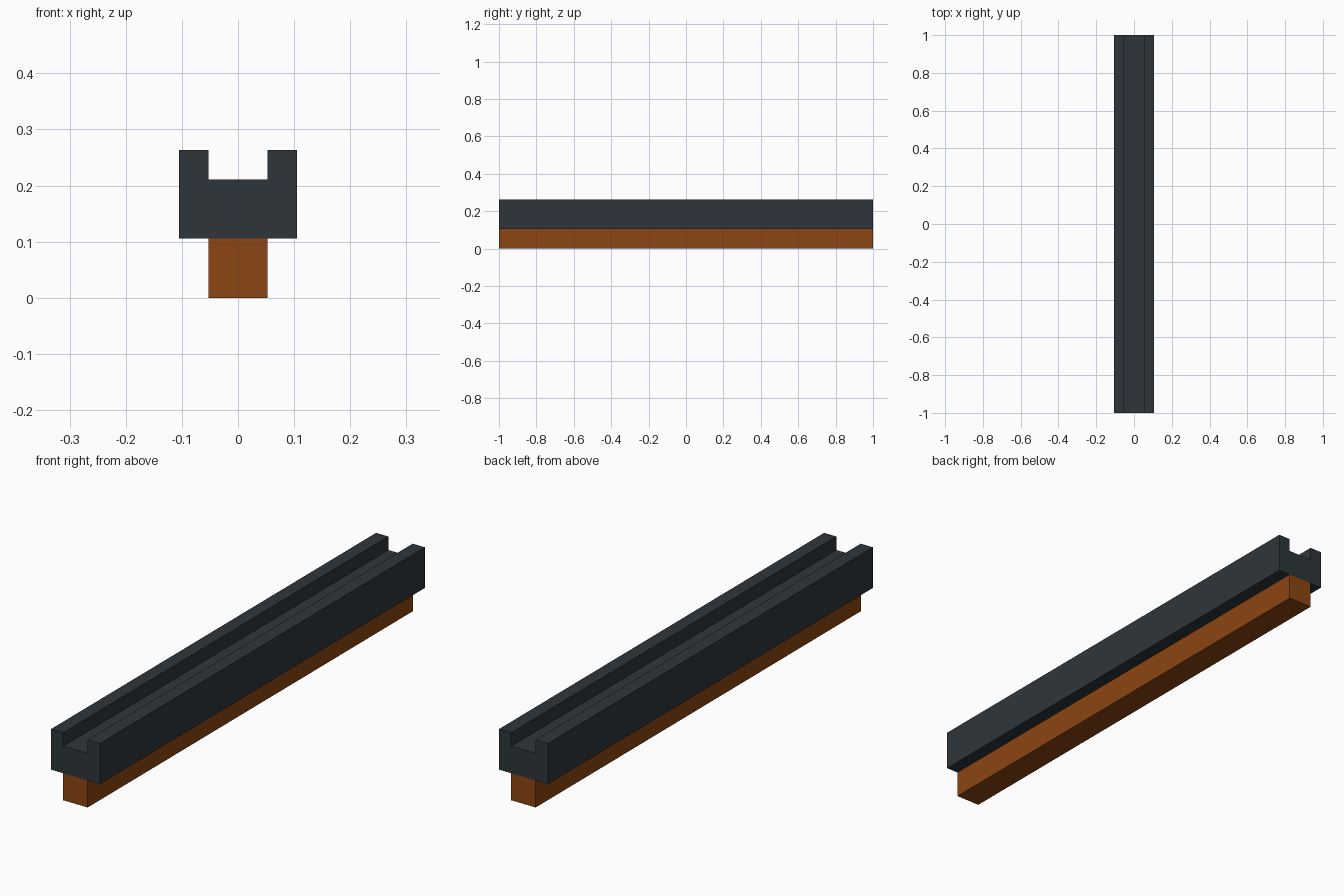
import bpy
import bmesh

cube = bpy.data.objects.get("Cube")
if cube:
    bpy.data.objects.remove(cube, do_unlink=True)

U = 2 / 19  # cross-section module


def make_material(name, rgb):
    mat = bpy.data.materials.new(name)
    mat.use_nodes = True
    color = (*rgb, 1)
    mat.diffuse_color = color
    mat.node_tree.nodes["Principled BSDF"].inputs["Base Color"].default_value = color
    return mat


def extrude_profile(name, points, mat):
    """Sweep an (x, z) outline along the full length of y."""
    bm = bmesh.new()
    face = bm.faces.new([bm.verts.new((x, -1, z)) for x, z in points])
    result = bmesh.ops.extrude_face_region(bm, geom=[face])
    verts = [v for v in result["geom"] if isinstance(v, bmesh.types.BMVert)]
    bmesh.ops.translate(bm, verts=verts, vec=(0, 2, 0))
    bmesh.ops.recalc_face_normals(bm, faces=bm.faces)
    mesh = bpy.data.meshes.new(name)
    bm.to_mesh(mesh)
    bm.free()
    mesh.materials.append(mat)
    obj = bpy.data.objects.new(name, mesh)
    bpy.context.collection.objects.link(obj)
    return obj


slate = make_material("dark slate", (0.027, 0.036, 0.042))
brown = make_material("rust brown", (0.265, 0.060, 0.006))

# Narrow base beam
h = U / 2
extrude_profile("base_beam", [(-h, 0), (h, 0), (h, U), (-h, U)], brown)

# Wide channel with a groove along its top
right_half = [(U, U), (U, 2.5 * U), (h, 2.5 * U), (h, 2 * U)]
left_half = [(-x, z) for x, z in reversed(right_half)]
extrude_profile("grooved_rail", right_half + left_half, slate)
